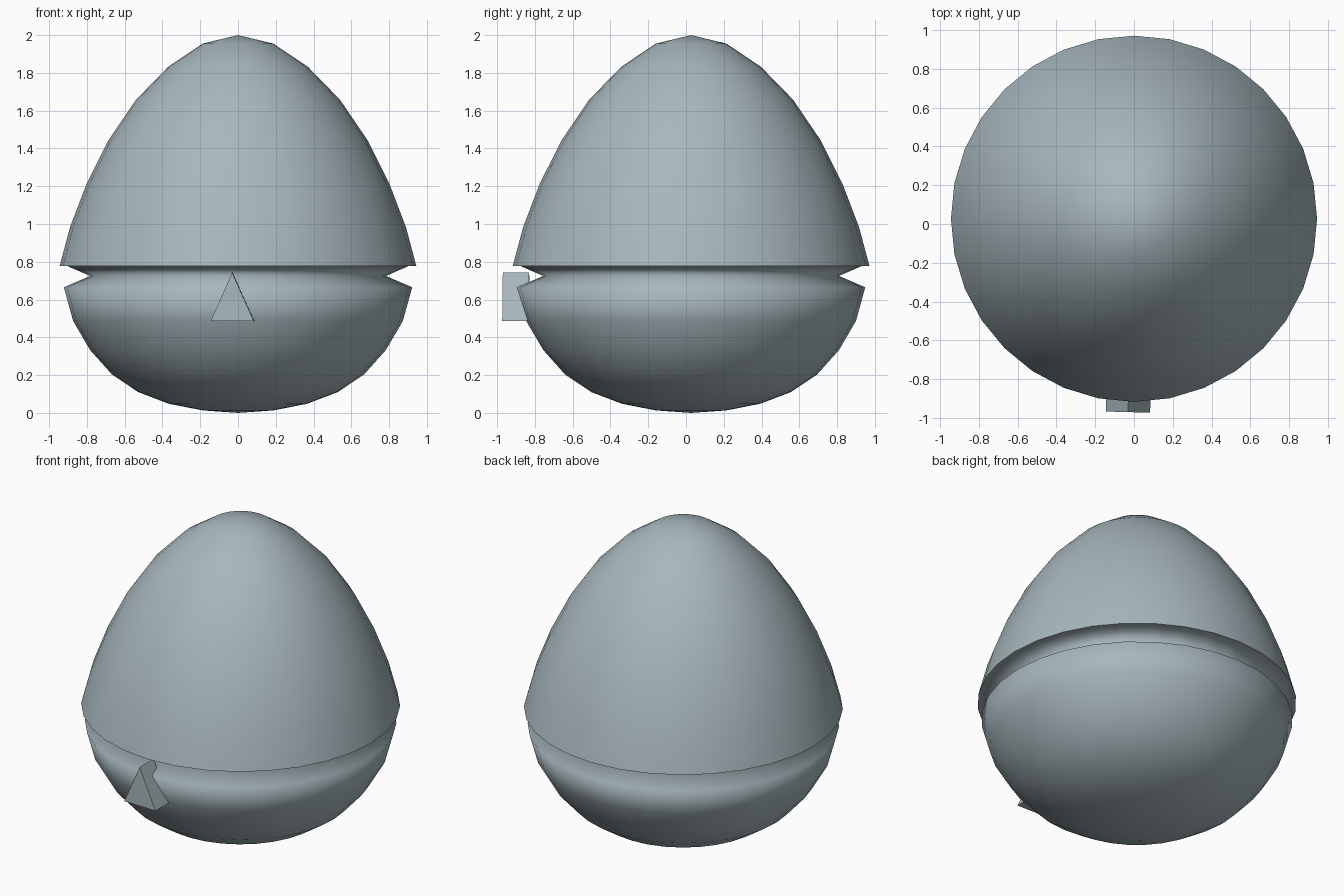
import bpy, bmesh, math
from mathutils import Matrix, Vector

cube = bpy.data.objects.get("Cube")
if cube:
    bpy.data.objects.remove(cube, do_unlink=True)

grey = bpy.data.materials.new("blue_grey")
color = (0.39, 0.475, 0.51, 1)
grey.diffuse_color = color
grey.use_nodes = True
grey.node_tree.nodes["Principled BSDF"].inputs["Base Color"].default_value = color


def add_object(name, bm):
    bmesh.ops.recalc_face_normals(bm, faces=bm.faces)
    mesh = bpy.data.meshes.new(name)
    bm.to_mesh(mesh)
    bm.free()
    mesh.materials.append(grey)
    obj = bpy.data.objects.new(name, mesh)
    bpy.context.collection.objects.link(obj)
    return obj


# Egg body: half outline (radius, height) turned around the vertical axis
LIP_R, LIP_Z = 0.944, 0.778
crown = [(0, 2), (0.187, 1.955), (0.37, 1.832), (0.54, 1.658), (0.686, 1.443),
         (0.802, 1.212), (0.889, 0.984), (LIP_R, LIP_Z)]
groove = [(0.905, LIP_Z), (0.783, 0.725), (0.922, 0.665)]
bowl = [(0.873, 0.487), (0.783, 0.333), (0.667, 0.203), (0.528, 0.11),
        (0.365, 0.048), (0.186, 0.013), (0, 0)]

bm = bmesh.new()
ring = [bm.verts.new((r, 0, z)) for r, z in crown + groove + bowl]
edges = [bm.edges.new(pair) for pair in zip(ring, ring[1:])]
bmesh.ops.spin(bm, geom=ring + edges, cent=(0, 0, 0), axis=(0, 0, 1),
               angle=math.tau, steps=32)
bmesh.ops.remove_doubles(bm, verts=bm.verts, dist=0.001)
for face in bm.faces:
    face.smooth = True
# Only the overhanging lip is a hard edge
for edge in bm.edges:
    if all(abs(v.co.z - LIP_Z) < 0.001 and v.co.xy.length > LIP_R - 0.005
           for v in edge.verts):
        edge.smooth = False
body = add_object("egg_body", bm)
body.location.y = 0.027

# Front catch: triangular prism, turned very slightly
bm = bmesh.new()
tri = [bm.verts.new(p) for p in
       [(-0.114, -0.07, 0.487), (0.114, -0.07, 0.487), (0, -0.07, 0.742)]]
face = bm.faces.new(tri)
ext = bmesh.ops.extrude_face_region(bm, geom=[face], use_keep_orig=True)
moved = [g for g in ext["geom"] if isinstance(g, bmesh.types.BMVert)]
bmesh.ops.translate(bm, verts=moved, vec=Vector((0, 0.14, 0)))
bmesh.ops.rotate(bm, verts=bm.verts, cent=(0, 0, 0),
                 matrix=Matrix.Rotation(math.radians(-1.5), 3, "Z"))
catch = add_object("front_catch", bm)
catch.location = (-0.029, -0.9, 0)
